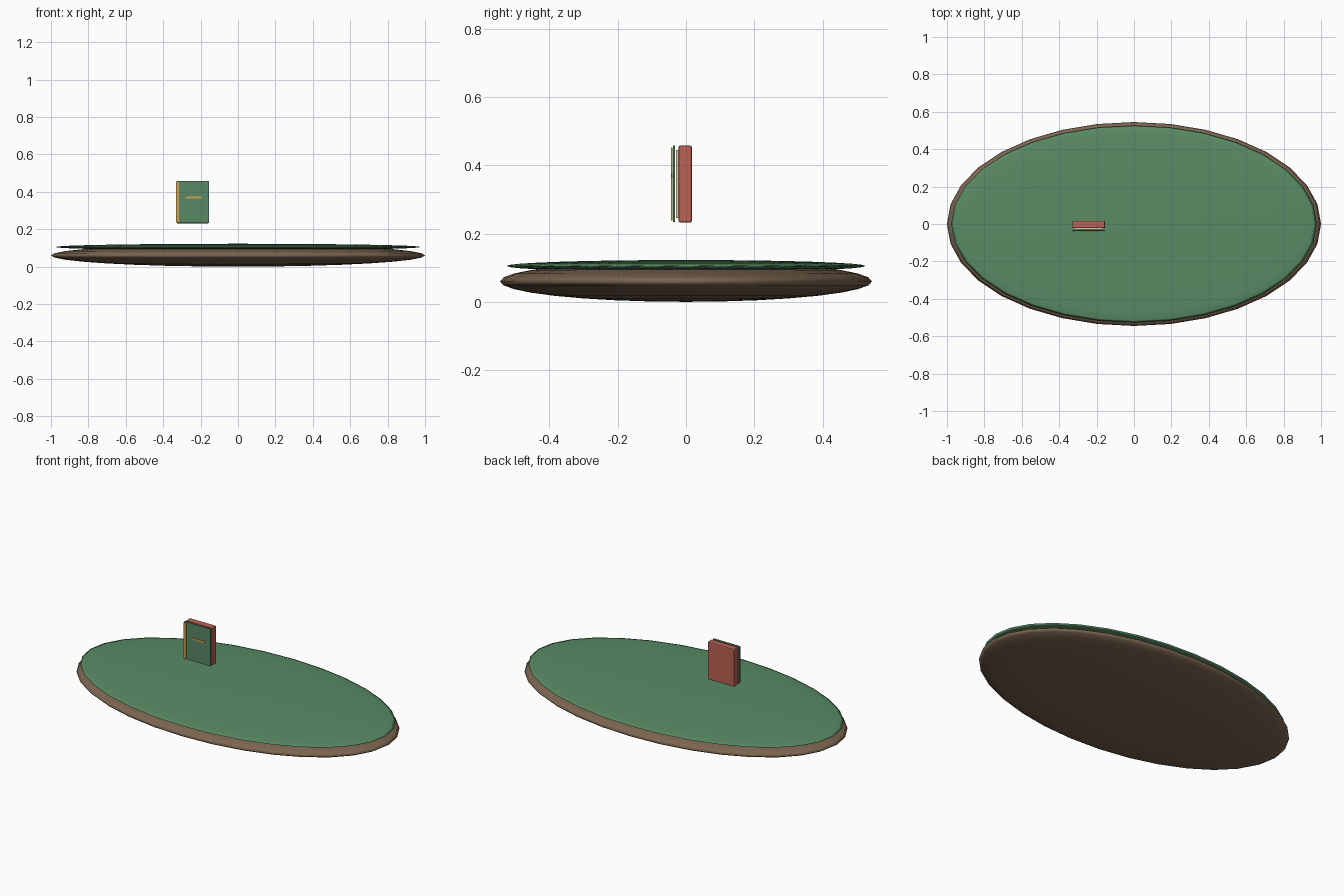
import bpy

cube = bpy.data.objects.get("Cube")
if cube:
    bpy.data.objects.remove(cube, do_unlink=True)


def material(name, rgb):
    m = bpy.data.materials.new(name)
    m.use_nodes = True
    m.diffuse_color = (*rgb, 1)
    m.node_tree.nodes["Principled BSDF"].inputs["Base Color"].default_value = (*rgb, 1)
    return m


grass_green = material("grass green", (0.10, 0.26, 0.13))
earth_brown = material("earth brown", (0.20, 0.13, 0.08))
cover_green = material("cover green", (0.10, 0.25, 0.13))
brick_red = material("brick red", (0.50, 0.12, 0.09))
paper_cream = material("paper cream", (0.72, 0.62, 0.40))
gold = material("gold", (0.60, 0.36, 0.09))


def disc(name, z, size, mat):
    """Flattened smooth ellipsoid."""
    bpy.ops.mesh.primitive_uv_sphere_add(segments=32, ring_count=16, radius=1, location=(0, 0, z))
    ob = bpy.context.object
    ob.name = name
    ob.scale = size
    bpy.ops.object.transform_apply(location=False, rotation=False, scale=True)
    bpy.ops.object.shade_smooth()
    ob.data.materials.append(mat)


def box(name, x, y, z, mat, bevel=0):
    """Box from its (low, high) extent on each axis."""
    spans = (x, y, z)
    bpy.ops.mesh.primitive_cube_add(size=1, location=[(a + b) / 2 for a, b in spans])
    ob = bpy.context.object
    ob.name = name
    ob.scale = [b - a for a, b in spans]
    bpy.ops.object.transform_apply(location=False, rotation=False, scale=True)
    ob.data.materials.append(mat)
    if bevel:
        mod = ob.modifiers.new("soft edges", "BEVEL")
        mod.width = bevel
        mod.segments = 2


# Ground island
disc("earth_base", 0.06, (1.0, 0.545, 0.06), earth_brown)
disc("grass_top", 0.105, (0.978, 0.526, 0.0175), grass_green)

# Floating book: back block, pages, front cover, spine band and title bar
box("book_block", (-0.33, -0.155), (-0.022, 0.017), (0.232, 0.458), brick_red, 0.005)
box("book_pages", (-0.32, -0.165), (-0.030, -0.021), (0.245, 0.445), paper_cream)
box("front_cover", (-0.33, -0.155), (-0.038, -0.032), (0.234, 0.458), cover_green, 0.001)
box("spine_band", (-0.331, -0.315), (-0.044, -0.039), (0.238, 0.452), gold, 0.001)
box("title_bar", (-0.278, -0.192), (-0.042, -0.038), (0.365, 0.375), gold)
